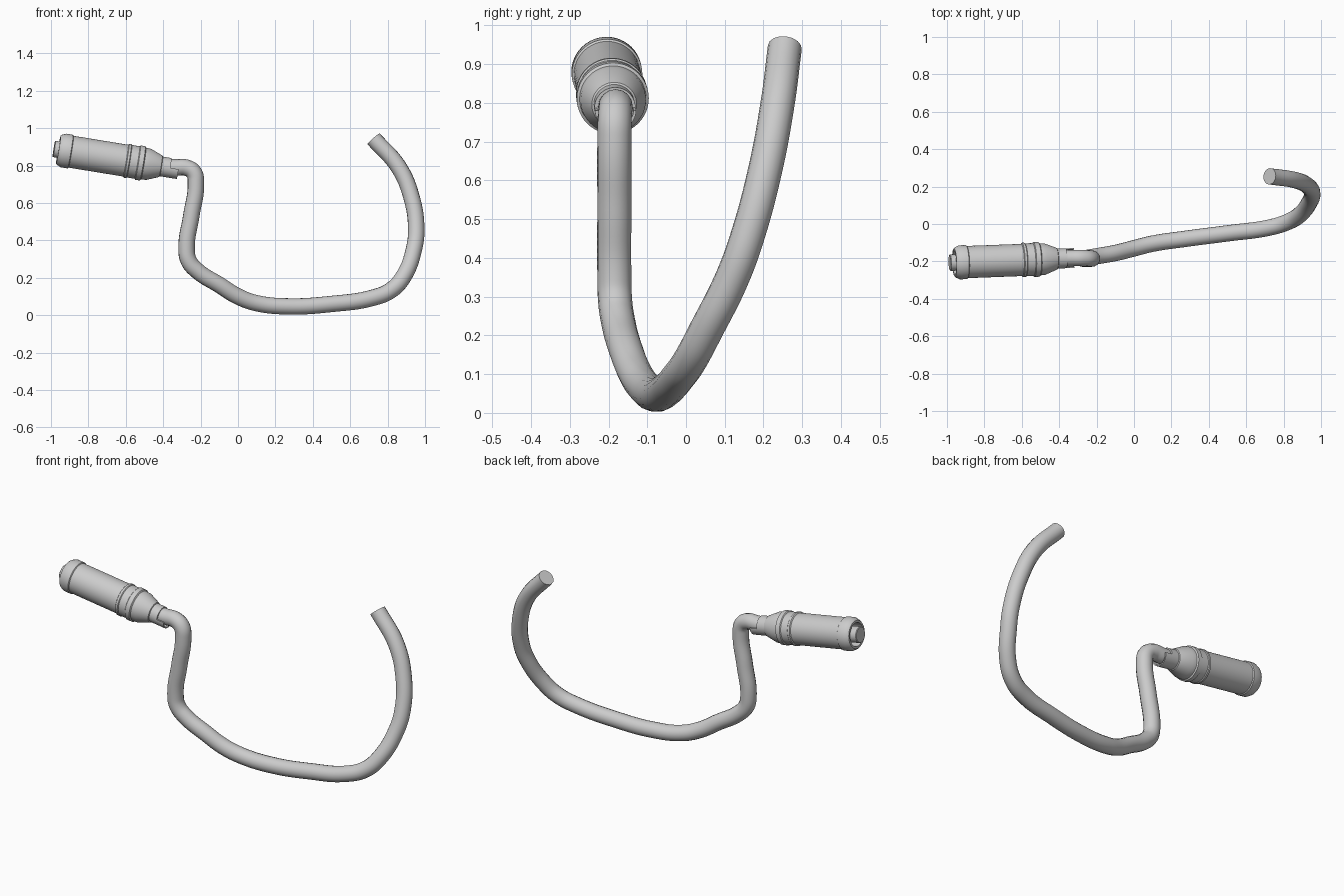
import bpy, bmesh, math
from mathutils import Vector, Matrix

cube = bpy.data.objects.get("Cube")
if cube:
    bpy.data.objects.remove(cube, do_unlink=True)

grey = bpy.data.materials.new("light grey")
grey.use_nodes = True
grey.diffuse_color = (0.6, 0.6, 0.6, 1)
grey.node_tree.nodes["Principled BSDF"].inputs["Base Color"].default_value = (0.6, 0.6, 0.6, 1)

# Connector axis: local z runs from the open plug tip towards the cable
AXIS = Vector((1, 0.038, -0.163)).normalized()
PLACE = Matrix.Translation((-0.985, -0.207, 0.889)) @ AXIS.to_track_quat('Z', 'Y').to_matrix().to_4x4()


def smooth(obj):
    bpy.ops.object.select_all(action='DESELECT')
    obj.select_set(True)
    bpy.context.view_layer.objects.active = obj
    bpy.ops.object.shade_smooth_by_angle(angle=math.radians(35))


def lathe(name, profile, cut=None):
    """Spin (radius, distance) points round the connector axis; optionally cut by a world plane."""
    bm = bmesh.new()
    verts = [bm.verts.new((r, 0, t)) for r, t in profile]
    edges = [bm.edges.new(pair) for pair in zip(verts, verts[1:])]
    bmesh.ops.spin(bm, geom=verts + edges, cent=(0, 0, 0), axis=(0, 0, 1),
                   angle=math.tau, steps=48, use_duplicate=False)
    bmesh.ops.remove_doubles(bm, verts=bm.verts, dist=0.0001)
    bm.transform(PLACE)
    if cut:
        bmesh.ops.bisect_plane(bm, geom=bm.verts[:] + bm.edges[:] + bm.faces[:],
                               plane_co=cut[0], plane_no=cut[1], clear_outer=True)
        bmesh.ops.holes_fill(bm, edges=[e for e in bm.edges if e.is_boundary])
    bmesh.ops.recalc_face_normals(bm, faces=bm.faces)
    mesh = bpy.data.meshes.new(name)
    bm.to_mesh(mesh)
    bm.free()
    mesh.materials.append(grey)
    obj = bpy.data.objects.new(name, mesh)
    bpy.context.collection.objects.link(obj)
    smooth(obj)
    return obj


# Hollow shell: open tip, collar, grip, two bands, cone and neck
lathe("connector_shell", [
    (0, 0.09), (0.064, 0.09), (0.064, 0.025), (0.076, 0.025), (0.082, 0.032),
    (0.091, 0.052), (0.091, 0.09), (0.086, 0.094),
    (0.086, 0.39), (0.092, 0.394), (0.092, 0.406), (0.088, 0.41),
    (0.088, 0.452), (0.093, 0.456), (0.093, 0.482), (0.086, 0.487),
    (0.084, 0.515), (0.058, 0.58), (0.053, 0.583), (0.053, 0.63), (0, 0.63)])

# Inner plug insert standing out of the shell
lathe("plug_insert", [(0, 0), (0.041, 0), (0.044, 0.003), (0.044, 0.1), (0, 0.1)])

# Half-round cable rest under the cable
lathe("cable_rest", [(0.046, 0.6), (0.053, 0.6), (0.053, 0.675), (0.046, 0.675), (0.046, 0.6)],
      cut=(PLACE @ Vector((0, 0, 0.65)), Vector((0.16, 0, 1))))

# Cable: round tube along a bent path
path = [(-0.42, -0.185, 0.79), (-0.33, -0.182, 0.79), (-0.275, -0.182, 0.788),
        (-0.236, -0.184, 0.762), (-0.225, -0.185, 0.7), (-0.25, -0.185, 0.53),
        (-0.275, -0.185, 0.36), (-0.263, -0.183, 0.29), (-0.215, -0.175, 0.235),
        (-0.1, -0.155, 0.162), (0, -0.13, 0.1), (0.1, -0.105, 0.064),
        (0.27, -0.08, 0.047), (0.5, -0.05, 0.06), (0.72, -0.02, 0.093),
        (0.82, 0.01, 0.135), (0.887, 0.05, 0.21), (0.94, 0.12, 0.35),
        (0.953, 0.16, 0.46), (0.928, 0.205, 0.63), (0.86, 0.235, 0.79), (0.725, 0.255, 0.943)]
curve = bpy.data.curves.new("cable", 'CURVE')
curve.dimensions = '3D'
curve.bevel_depth = 0.044
curve.bevel_resolution = 6
curve.resolution_u = 8
curve.use_fill_caps = True
curve.materials.append(grey)
spline = curve.splines.new('BEZIER')
spline.bezier_points.add(len(path) - 1)
for point, co in zip(spline.bezier_points, path):
    point.co = co
    point.handle_left_type = point.handle_right_type = 'AUTO'
cable = bpy.data.objects.new("cable", curve)
bpy.context.collection.objects.link(cable)
bpy.ops.object.select_all(action='DESELECT')
cable.select_set(True)
bpy.context.view_layer.objects.active = cable
bpy.ops.object.convert(target='MESH')
smooth(bpy.context.view_layer.objects.active)
